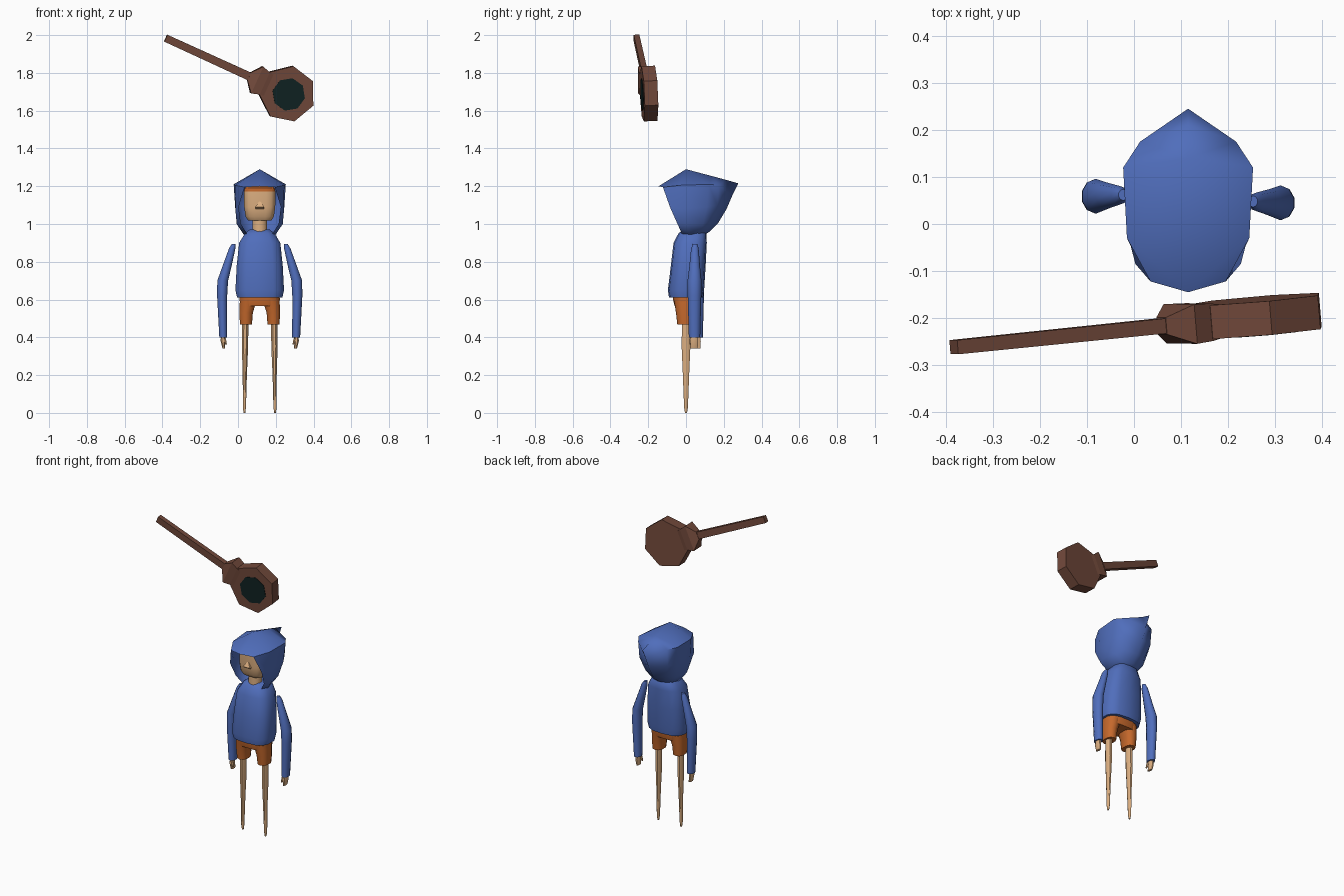
import bpy, bmesh, math
from mathutils import Matrix, Vector

if "Cube" in bpy.data.objects:
    bpy.data.objects.remove(bpy.data.objects["Cube"], do_unlink=True)

CX = 0.115  # centre line of the figure


def material(name, rgb):
    m = bpy.data.materials.new(name)
    m.use_nodes = True
    m.diffuse_color = (*rgb, 1)
    m.node_tree.nodes["Principled BSDF"].inputs["Base Color"].default_value = (*rgb, 1)
    return m


BLUE = material("blue_cloth", (0.08, 0.155, 0.5))
ORANGE = material("orange", (0.56, 0.14, 0.025))
SKIN = material("skin", (0.72, 0.43, 0.22))
WOOD = material("brown_wood", (0.165, 0.066, 0.043))
DARK = material("dark_hole", (0.005, 0.016, 0.016))


def finish(name, bm, mats, smooth=True, fix=True):
    if fix:
        bmesh.ops.recalc_face_normals(bm, faces=bm.faces)
    mesh = bpy.data.meshes.new(name)
    bm.to_mesh(mesh)
    bm.free()
    for m in mats:
        mesh.materials.append(m)
    ob = bpy.data.objects.new(name, mesh)
    bpy.context.collection.objects.link(ob)
    if smooth:
        bpy.ops.object.select_all(action='DESELECT')
        ob.select_set(True)
        bpy.context.view_layer.objects.active = ob
        bpy.ops.object.shade_smooth_by_angle(angle=math.radians(50))
    return ob


def skin_rings(bm, rings):
    """Bridge a list of vertex rings and cap both ends."""
    n = len(rings[0])
    for a, b in zip(rings, rings[1:]):
        for i in range(n):
            j = (i + 1) % n
            bm.faces.new((a[i], a[j], b[j], b[i]))
    bm.faces.new(rings[0])
    bm.faces.new(rings[-1])


def loft(name, stations, mat, n=12, square=1.0, cx=CX, dy=0.0, smooth=True):
    """Stations are (x offset, y, z, x radius, y radius)."""
    bm = bmesh.new()
    rings = []
    for x, y, z, rx, ry in stations:
        ring = []
        for i in range(n):
            a = 2 * math.pi * (i + 0.5) / n
            c, s = math.cos(a), math.sin(a)
            px = math.copysign(abs(c) ** square, c) * rx
            py = math.copysign(abs(s) ** square, s) * ry
            ring.append(bm.verts.new((cx + x + px, y + dy + py, z)))
        rings.append(ring)
    skin_rings(bm, rings)
    return finish(name, bm, [mat], smooth)


# Jumper body
loft("jumper", [(0, 0, 0.61, 0.122, 0.09), (0, 0, 0.65, 0.131, 0.096),
                (0, 0.012, 0.78, 0.124, 0.092), (0, 0.022, 0.9, 0.111, 0.088),
                (0, 0.034, 0.95, 0.08, 0.074), (0, 0.035, 0.972, 0.052, 0.05)],
     BLUE, n=14, square=0.7)

# Shorts: hips
loft("shorts_hips", [(0, 0, 0.565, 0.106, 0.062), (0, 0, 0.6, 0.109, 0.07),
                     (0, 0, 0.64, 0.107, 0.07)], ORANGE, square=0.7)

# Paired parts
for side, s, dy in (("left", 1, 0.0), ("right", -1, 0.014)):
    def limb(name, stations, mat, **kw):
        loft(f"{side}_{name}", [(s * x, *rest) for x, *rest in stations], mat, **kw)

    limb("shorts_leg", [(0.073, 0, 0.468, 0.033, 0.046), (0.072, 0, 0.53, 0.037, 0.053),
                        (0.06, 0, 0.6, 0.047, 0.064)], ORANGE, n=10, square=0.8)
    limb("leg", [(0.081, 0, 0, 0.005, 0.006), (0.081, 0, 0.03, 0.009, 0.011),
                 (0.079, 0, 0.2, 0.012, 0.018), (0.078, 0, 0.35, 0.018, 0.025),
                 (0.077, 0, 0.52, 0.019, 0.023)], SKIN, n=8)
    limb("sleeve", [(0.138, 0.048, 0.895, 0.01, 0.012), (0.146, 0.047, 0.87, 0.018, 0.02),
                    (0.172, 0.046, 0.78, 0.025, 0.028), (0.196, 0.045, 0.7, 0.03, 0.037),
                    (0.199, 0.045, 0.62, 0.028, 0.036), (0.193, 0.045, 0.4, 0.022, 0.03)],
         BLUE, n=10, dy=dy)
    limb("hand", [(0.193, 0.043, 0.42, 0.013, 0.018), (0.195, 0.043, 0.38, 0.013, 0.023),
                  (0.19, 0.043, 0.342, 0.008, 0.02)], SKIN, n=8, dy=dy)
    limb("thumb", [(0.187, 0.028, 0.395, 0.009, 0.009), (0.178, 0.024, 0.362, 0.005, 0.006)],
         SKIN, n=6, dy=dy)

# Neck, head and nose
loft("neck", [(0, 0.01, 0.94, 0.042, 0.038), (0, 0.01, 1.05, 0.038, 0.038)], SKIN)
head = loft("head", [(0, 0.015, 1.018, 0.062, 0.058), (0, 0.012, 1.04, 0.076, 0.07),
                     (0, 0.01, 1.09, 0.083, 0.074), (0, 0.01, 1.172, 0.084, 0.074),
                     (0, 0.01, 1.19, 0.08, 0.074), (0, 0.015, 1.2, 0.066, 0.06)],
            SKIN, n=16, square=0.55)
head.data.materials.append(ORANGE)
for f in head.data.polygons:  # hair on the crown and back of the head
    if f.center.z > 1.175 or f.center.y > 0.0 and f.center.z > 1.05:
        f.material_index = 1
loft("nose", [(0, -0.06, 1.118, 0.006, 0.005), (0, -0.06, 1.09, 0.034, 0.028),
              (0, -0.058, 1.08, 0.03, 0.01)], SKIN, n=4, smooth=False)

# Pointed hood: half outlines from the face opening to the rear seam
outlines = [
    [(0, -0.145, 1.2), (0.08, -0.122, 1.195), (0.112, -0.085, 1.09),
     (0.1, -0.045, 1.0), (0.065, -0.02, 0.945), (0, 0, 0.935)],
    [(0, 0, 1.29), (0.13, -0.03, 1.205), (0.129, -0.02, 1.08),
     (0.122, 0, 1.0), (0.085, 0.02, 0.945), (0, 0.02, 0.935)],
    [(0, 0.14, 1.253), (0.138, 0.12, 1.21), (0.13, 0.11, 1.09),
     (0.108, 0.09, 1.0), (0.07, 0.07, 0.945), (0, 0.06, 0.935)],
    [(0, 0.21, 1.234), (0.102, 0.175, 1.205), (0.1, 0.165, 1.1),
     (0.075, 0.14, 1.015), (0.045, 0.105, 0.955), (0, 0.09, 0.94)],
    [(0, 0.277, 1.215), (0, 0.245, 1.15), (0, 0.215, 1.08),
     (0, 0.17, 1.005), (0, 0.125, 0.96), (0, 0.11, 0.95)],
]
bm = bmesh.new()
rows = [[bm.verts.new(p) for p in row] for row in outlines]
for a, b in zip(rows, rows[1:]):
    for j in range(len(a) - 1):
        bm.faces.new((a[j], a[j + 1], b[j + 1], b[j]))
hood = finish("hood", bm, [BLUE], fix=False)
hood.location.x = CX
mirror = hood.modifiers.new("mirror", 'MIRROR')
mirror.use_clip = True

# Stringed instrument floating overhead, in its own tilted frame
along = Vector((0.645, 0.066, -0.295)).normalized()
front = Vector((0.1, -1, -0.05))
front = (front - along * front.dot(along)).normalized()
across = front.cross(along)
frame = Matrix((along, across, front)).transposed().to_4x4()
frame.translation = (0.26, -0.196, 1.69)


def placed(name, rings, mat):
    bm = bmesh.new()
    skin_rings(bm, [[bm.verts.new(frame @ Vector(p)) for p in ring] for ring in rings])
    finish(name, bm, [mat], smooth=False)


def bar(name, stations):
    """Rectangular bar; stations are (distance, half width, half depth)."""
    corners = ((-1, -1), (1, -1), (1, 1), (-1, 1))
    placed(name, [[(d, i * w, j * t) for i, j in corners] for d, w, t in stations], WOOD)


def disc(name, n, radius, low, high, start, mat, u=0.0):
    angles = [start + 2 * math.pi * i / n for i in range(n)]
    placed(name, [[(u + radius * math.cos(a), radius * math.sin(a), h) for a in angles]
                  for h in (low, high)], mat)


bar("instrument_neck", [(-0.71, 0.02, 0.015), (-0.2, 0.022, 0.016)])
bar("instrument_joint", [(-0.222, 0.024, 0.018), (-0.178, 0.078, 0.042),
                         (-0.134, 0.064, 0.04), (-0.1, 0.06, 0.034)])
# Seven-sided body, with one side's middle facing the neck
disc("instrument_body", 7, 0.15, -0.036, 0.036, math.pi / 7 + math.pi, WOOD)
disc("sound_hole", 8, 0.088, 0.035, 0.039, 0.2, DARK, u=0.006)
